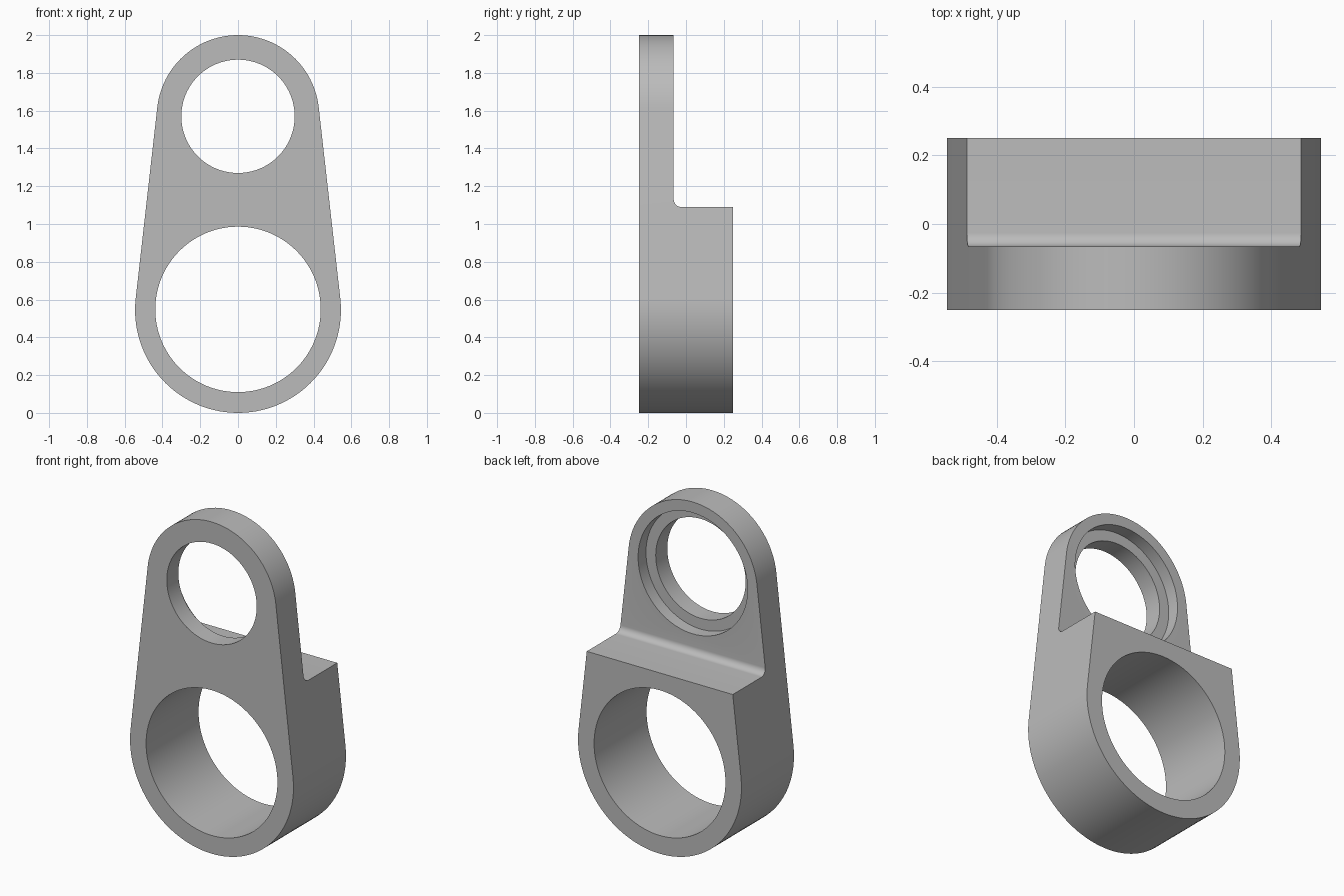
import bpy
import bmesh
from math import sin, cos, pi, asin, radians
from mathutils import Vector

cube = bpy.data.objects.get("Cube")
if cube:
    bpy.data.objects.remove(cube, do_unlink=True)

FRONT, BACK, PLATE_BACK = -0.25, 0.25, -0.065
LOW_Z, LOW_R = 0.545, 0.545
TOP_Z, TOP_R = 1.57, 0.43
STEP_Z, FILLET = 1.09, 0.04

grey = bpy.data.materials.new("plain grey")
grey.use_nodes = True
colour = (0.5, 0.5, 0.5, 1)
grey.diffuse_color = colour
grey.node_tree.nodes["Principled BSDF"].inputs["Base Color"].default_value = colour


def arc(cx, cy, r, start, end, n):
    """Points on an arc, both ends included."""
    return [(cx + r * cos(start + (end - start) * i / n),
             cy + r * sin(start + (end - start) * i / n)) for i in range(n + 1)]


def prism(name, points, offset):
    """Extrude a closed outline of 3D points along an offset."""
    bm = bmesh.new()
    face = bm.faces.new([bm.verts.new(p) for p in points])
    extruded = bmesh.ops.extrude_face_region(bm, geom=[face])["geom"]
    moved = [g for g in extruded if isinstance(g, bmesh.types.BMVert)]
    bmesh.ops.translate(bm, vec=Vector(offset), verts=moved)
    bmesh.ops.recalc_face_normals(bm, faces=bm.faces)
    mesh = bpy.data.meshes.new(name)
    bm.to_mesh(mesh)
    bm.free()
    obj = bpy.data.objects.new(name, mesh)
    bpy.context.collection.objects.link(obj)
    return obj


def bore(name, z, r, y0, y1):
    ring = arc(0, z, r, 0, 2 * pi, 96)[:-1]
    return prism(name, [(x, y0, h) for x, h in ring], (0, y1 - y0, 0))


# Tapered body: two arcs joined by their common tangents
tilt = asin((LOW_R - TOP_R) / (TOP_Z - LOW_Z))
outline = (arc(0, TOP_Z, TOP_R, tilt, pi - tilt, 48)
           + arc(0, LOW_Z, LOW_R, pi - tilt, 2 * pi + tilt, 56))
body = prism("link_body", [(x, FRONT, z) for x, z in outline], (0, BACK - FRONT, 0))
body.data.materials.append(grey)

# Step behind the thin upper plate, with a rounded inner corner
corner = arc(PLATE_BACK + FILLET, STEP_Z + FILLET, FILLET, pi, 1.5 * pi, 10)
step = [(1, 3), (PLATE_BACK, 3)] + corner + [(1, STEP_Z)]
cutters = [
    prism("step_cutter", [(-1, y, z) for y, z in step], (2, 0, 0)),
    bore("lower_hole_cutter", 0.548, 0.438, -1, 1),
    bore("upper_hole_cutter", TOP_Z, 0.30, -1, 1),
    bore("counterbore_cutter", TOP_Z, 0.365, PLATE_BACK - 0.075, 1),
]

# Cut the step and the bores, then drop the cutters
bpy.context.view_layer.objects.active = body
body.select_set(True)
for cutter in cutters:
    cutter.hide_render = True
    mod = body.modifiers.new(cutter.name, "BOOLEAN")
    mod.operation = "DIFFERENCE"
    mod.solver = "EXACT"
    mod.object = cutter
    bpy.ops.object.modifier_apply(modifier=mod.name)
    bpy.data.objects.remove(cutter, do_unlink=True)

bpy.ops.object.shade_smooth_by_angle(angle=radians(30))
